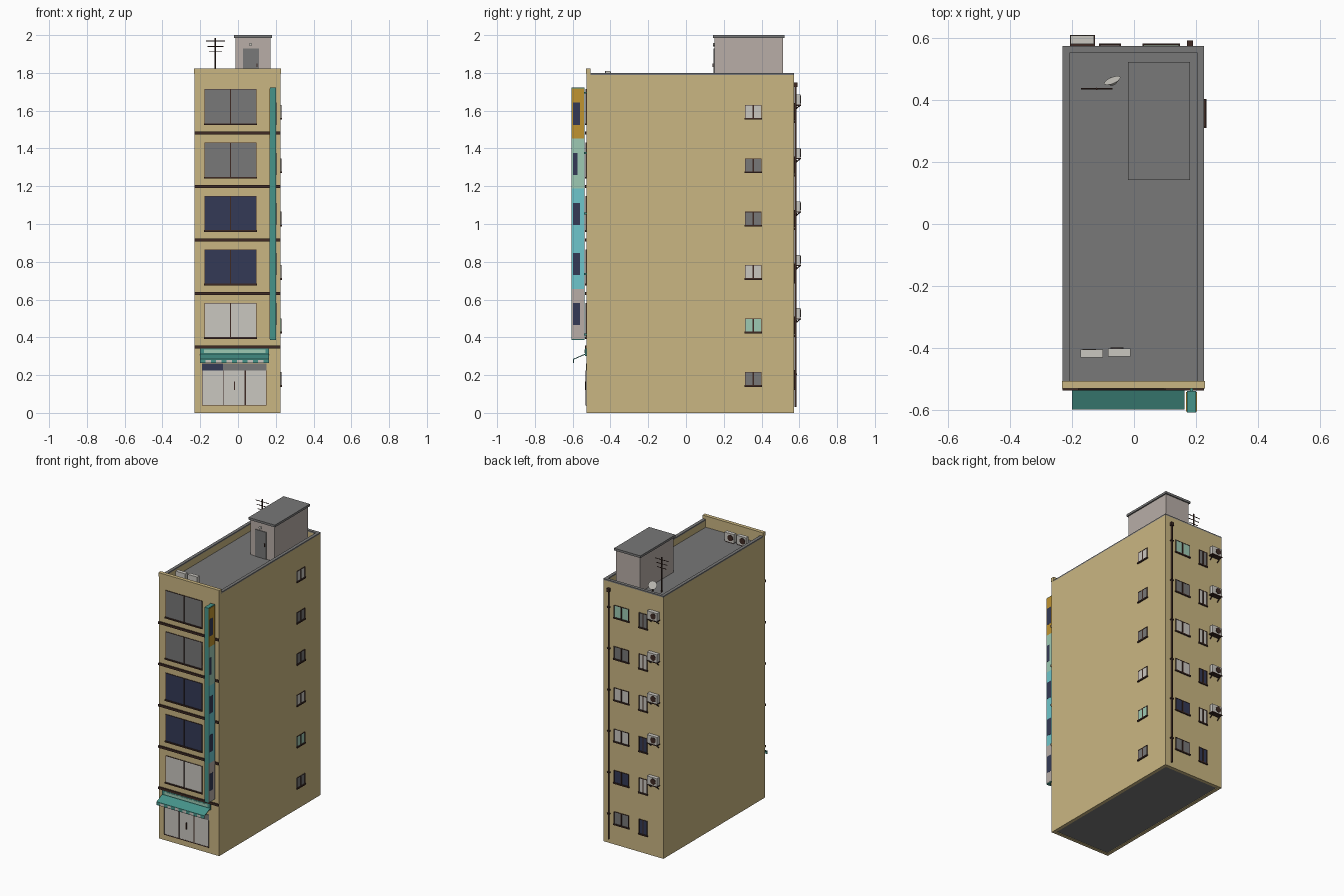
import bpy, bmesh, math
from mathutils import Vector, Matrix

if "Cube" in bpy.data.objects:
    bpy.data.objects.remove(bpy.data.objects["Cube"], do_unlink=True)


def material(name, r, g, b):
    lin = [((c / 255 + 0.055) / 1.055) ** 2.4 for c in (r, g, b)] + [1.0]
    m = bpy.data.materials.new(name)
    m.diffuse_color = lin
    m.use_nodes = True
    m.node_tree.nodes["Principled BSDF"].inputs["Base Color"].default_value = lin
    return m


TAN = material("tan wall", 202, 182, 130)
BROWN = material("dark brown trim", 62, 42, 36)
TEAL = material("teal", 70, 148, 138)
GRAY = material("concrete gray", 120, 120, 120)
NAVY = material("navy glass", 52, 58, 86)
PALE = material("pale gray", 202, 199, 192)
MINT = material("mint", 158, 202, 180)
CYAN = material("cyan", 110, 198, 204)
GOLD = material("gold", 192, 148, 48)
STONE = material("warm gray", 184, 174, 167)


def finish(name, bm, mat):
    mesh = bpy.data.meshes.new(name)
    bm.to_mesh(mesh)
    bm.free()
    mesh.materials.append(mat)
    ob = bpy.data.objects.new(name, mesh)
    bpy.context.collection.objects.link(ob)
    return ob


def box(name, mat, x0, x1, y0, y1, z0, z1):
    bm = bmesh.new()
    bmesh.ops.create_cube(bm, size=1)
    bmesh.ops.scale(bm, vec=(x1 - x0, y1 - y0, z1 - z0), verts=bm.verts)
    bmesh.ops.translate(bm, vec=((x0 + x1) / 2, (y0 + y1) / 2, (z0 + z1) / 2), verts=bm.verts)
    return finish(name, bm, mat)


def rod(name, mat, a, b, r, r2=None, sides=10):
    a, b = Vector(a), Vector(b)
    bm = bmesh.new()
    turn = (b - a).to_track_quat("Z", "Y").to_matrix().to_4x4()
    bmesh.ops.create_cone(bm, cap_ends=True, segments=sides, radius1=r,
                          radius2=r if r2 is None else r2, depth=(b - a).length,
                          matrix=Matrix.Translation((a + b) / 2) @ turn)
    return finish(name, bm, mat)


X0, X1, Y0, Y1 = -0.23, 0.226, -0.527, 0.573
TOP, ROOF, T, STEP = 1.79, 1.745, 0.022, 0.283


# Plate on a wall: u runs along the wall, out is how far it stands off
def plate(wall, name, mat, u0, u1, z0, z1, out):
    if wall == "front":
        return box(name, mat, u0, u1, Y0 - out, Y0 + 0.003, z0, z1)
    if wall == "back":
        return box(name, mat, u0, u1, Y1 - 0.003, Y1 + out, z0, z1)
    return box(name, mat, X1 - 0.003, X1 + out, u0, u1, z0, z1)


def window(wall, name, glass, u0, u1, z0, z1, bar=0.006):
    plate(wall, name + "_glass", glass, u0, u1, z0, z1, 0.002)
    mid = (u0 + u1) / 2
    for part, a, b in (("left", u0, u0 + bar / 2), ("middle", mid - bar / 2, mid + bar / 2),
                       ("right", u1 - bar / 2, u1)):
        plate(wall, f"{name}_{part}_bar", BROWN, a, b, z0, z1, 0.004)
    plate(wall, name + "_head", BROWN, u0, u1, z1 - 0.003, z1, 0.004)
    plate(wall, name + "_sill", BROWN, u0 - 0.003, u1 + 0.003, z0 - 0.005, z0 + 0.004, 0.008)


# Building shell, roof deck and copings
box("building_core", GRAY, X0 + T, X1 - T, Y0 + T, Y1 - T, 0.004, ROOF)
box("right_wall", TAN, X0, X0 + T, Y0, Y1, 0, TOP)
box("left_wall", TAN, X1 - T, X1, Y0, Y1, 0, TOP)
box("front_wall", TAN, X0 + T, X1 - T, Y0, Y0 + T, 0, TOP)
box("back_wall", TAN, X0 + T, X1 - T, Y1 - T, Y1, 0, TOP)
box("right_coping", GRAY, X0, X0 + T, Y0 + T, Y1, TOP, TOP + 0.009)
box("left_coping", GRAY, X1 - T, X1, Y0 + T, Y1, TOP, TOP + 0.009)
box("back_coping", GRAY, X0 + T, X1 - T, Y1 - T, Y1, TOP, TOP + 0.009)
box("front_coping", TAN, X0 - 0.002, X1 + 0.002, Y0 - 0.003, Y0 + T, TOP + 0.005, 1.822)
box("front_parapet_top", TAN, X0, X1, Y0, Y0 + T, TOP, TOP + 0.005)

# Floor bands and large front windows, lowest first
for i, glass in enumerate((PALE, NAVY, NAVY, GRAY, GRAY)):
    z = i * STEP
    plate("front", f"floor_band_{i}", BROWN, X0, X1, 0.342 + z, 0.357 + z, 0.009)
    window("front", f"front_window_{i}", glass, -0.178, 0.098, 0.397 + z, 0.583 + z)

# Side and back windows, lowest first
side = (GRAY, MINT, PALE, GRAY, GRAY, PALE)
wide = (GRAY, NAVY, PALE, PALE, GRAY, MINT)
small = (NAVY, PALE, NAVY, PALE, PALE, GRAY)
for i in range(6):
    z = i * STEP
    window("side", f"side_window_{i}", side[i], 0.312, 0.4, 0.143 + z, 0.216 + z, 0.008)
    window("back", f"back_wide_window_{i}", wide[i], 0.03, 0.145, 0.14 + z, 0.226 + z, 0.008)
    window("back", f"back_small_window_{i}", small[i], -0.11, -0.045, 0.125 + z, 0.226 + z, 0.008)

# Air conditioners on brackets at the back
for i in range(5):
    z = 0.5 + i * STEP
    box(f"air_unit_{i}", PALE, -0.204, -0.128, 0.58, 0.606, z, z + 0.054)
    rod(f"air_unit_fan_{i}", BROWN, (-0.175, 0.605, z + 0.027), (-0.175, 0.609, z + 0.027), 0.02, sides=16)
    box(f"air_unit_shelf_{i}", BROWN, -0.206, -0.126, Y1, 0.608, z - 0.006, z)
    for x in (-0.195, -0.137):
        rod(f"air_unit_strut_{i}", BROWN, (x, Y1, z - 0.03), (x, 0.604, z - 0.004), 0.003, sides=6)

# Drain pipe with clips
rod("drain_pipe", BROWN, (0.18, 0.58, 0.03), (0.18, 0.58, 1.74), 0.006)
box("drain_pipe_head", BROWN, 0.17, 0.19, Y1, 0.59, 1.725, 1.748)
for i in range(6):
    plate("back", f"drain_clip_{i}", BROWN, 0.171, 0.189, 0.2 + i * STEP, 0.208 + i * STEP, 0.015)

# Shop front
plate("front", "shop_doors", PALE, -0.19, 0.15, 0.042, 0.225, 0.003)
plate("front", "shop_transom_navy", NAVY, -0.19, -0.08, 0.225, 0.262, 0.003)
plate("front", "shop_transom_gray", GRAY, -0.08, 0.15, 0.225, 0.262, 0.003)
for x, w in ((-0.19, 0.003), (-0.078, 0.004), (0.035, 0.008), (0.147, 0.003)):
    plate("front", "shop_door_bar", BROWN, x, x + w, 0.042, 0.225, 0.005)
plate("front", "shop_door_step", BROWN, -0.19, 0.15, 0.038, 0.043, 0.005)
plate("front", "shop_door_handle", BROWN, -0.022, -0.016, 0.12, 0.165, 0.009)

# Shop fascia and awning
plate("front", "fascia", TEAL, -0.2, 0.163, 0.3, 0.341, 0.008)
plate("front", "fascia_panel", MINT, -0.18, 0.145, 0.318, 0.335, 0.0095)
bm = bmesh.new()
profile = ((-0.53, 0.315), (-0.597, 0.286), (-0.597, 0.281), (-0.53, 0.31))
face = bm.faces.new([bm.verts.new((-0.2, y, z)) for y, z in profile])
new = bmesh.ops.extrude_face_region(bm, geom=[face])["geom"]
bmesh.ops.translate(bm, vec=(0.363, 0, 0), verts=[v for v in new if isinstance(v, bmesh.types.BMVert)])
bmesh.ops.recalc_face_normals(bm, faces=bm.faces)
finish("awning", bm, TEAL)
STRIPES = 13
w = 0.363 / STRIPES
for i in range(STRIPES):
    box(f"awning_valance_{i}", PALE if i % 2 else TEAL, -0.2 + i * w, -0.2 + (i + 1) * w,
        -0.597, -0.594, 0.264, 0.284)

# Projecting vertical sign with a coloured panel per floor, lowest first
box("sign_case", TEAL, 0.17, 0.2, -0.607, -0.537, 0.387, 1.722)
h = 0.265
for i, mat in enumerate((STONE, CYAN, CYAN, MINT, GOLD)):
    z = 0.392 + i * h
    box(f"sign_panel_{i}", mat, 0.168, 0.202, -0.604, -0.54, z, z + h)
    box(f"sign_inset_{i}", NAVY, 0.167, 0.203, -0.598, -0.575 if mat is MINT else -0.56,
        z + 0.073, z + 0.19)
for i in range(5):
    box(f"sign_bracket_{i}", TEAL, 0.18, 0.19, -0.54, Y0, 0.41 + i * 0.32, 0.42 + i * 0.32)

# Stair hut on the roof
box("stair_hut", STONE, -0.012, 0.172, 0.15, 0.514, ROOF, 1.985)
box("stair_hut_roof", GRAY, -0.02, 0.18, 0.142, 0.522, 1.985, 2.0)
box("stair_hut_door", GRAY, 0.026, 0.111, 0.146, 0.152, ROOF, 1.93)
box("stair_hut_door_handle", BROWN, 0.098, 0.104, 0.141, 0.147, 1.83, 1.85)
rod("stair_hut_lamp", PALE, (0.066, 0.151, 1.95), (0.066, 0.142, 1.95), 0.009)

# Roof air conditioners
for x, y in ((-0.172, -0.43), (-0.083, -0.426)):
    box("roof_air_unit", PALE, x, x + 0.072, y, y + 0.026, ROOF + 0.006, 1.81)
    box("roof_air_unit_base", BROWN, x + 0.005, x + 0.067, y + 0.003, y + 0.023, ROOF, ROOF + 0.006)
    rod("roof_air_unit_fan", BROWN, (x + 0.028, y + 0.025, 1.78), (x + 0.028, y + 0.028, 1.78), 0.021, sides=16)

# Aerial
rod("aerial_mast", BROWN, (-0.12, 0.435, ROOF), (-0.12, 0.435, 1.985), 0.004, sides=8)
for z, half in ((1.968, 0.05), (1.94, 0.042), (1.912, 0.034)):
    rod("aerial_arm", BROWN, (-0.12 - half, 0.435, z), (-0.12 + half, 0.435, z), 0.0025, sides=6)

# Satellite dish
rod("dish_post", BROWN, (-0.065, 0.452, ROOF), (-0.065, 0.452, 1.785), 0.004, sides=8)
rod("dish", PALE, (-0.065, 0.45, 1.785), (-0.07, 0.462, 1.79), 0.008, 0.028, sides=20)
for ob in bpy.data.objects:
    if ob.name.startswith(("drain_pipe", "aerial", "dish")) and ob.type == "MESH":
        for p in ob.data.polygons:
            p.use_smooth = len(p.vertices) == 4 and ob.name != "drain_pipe_head"
